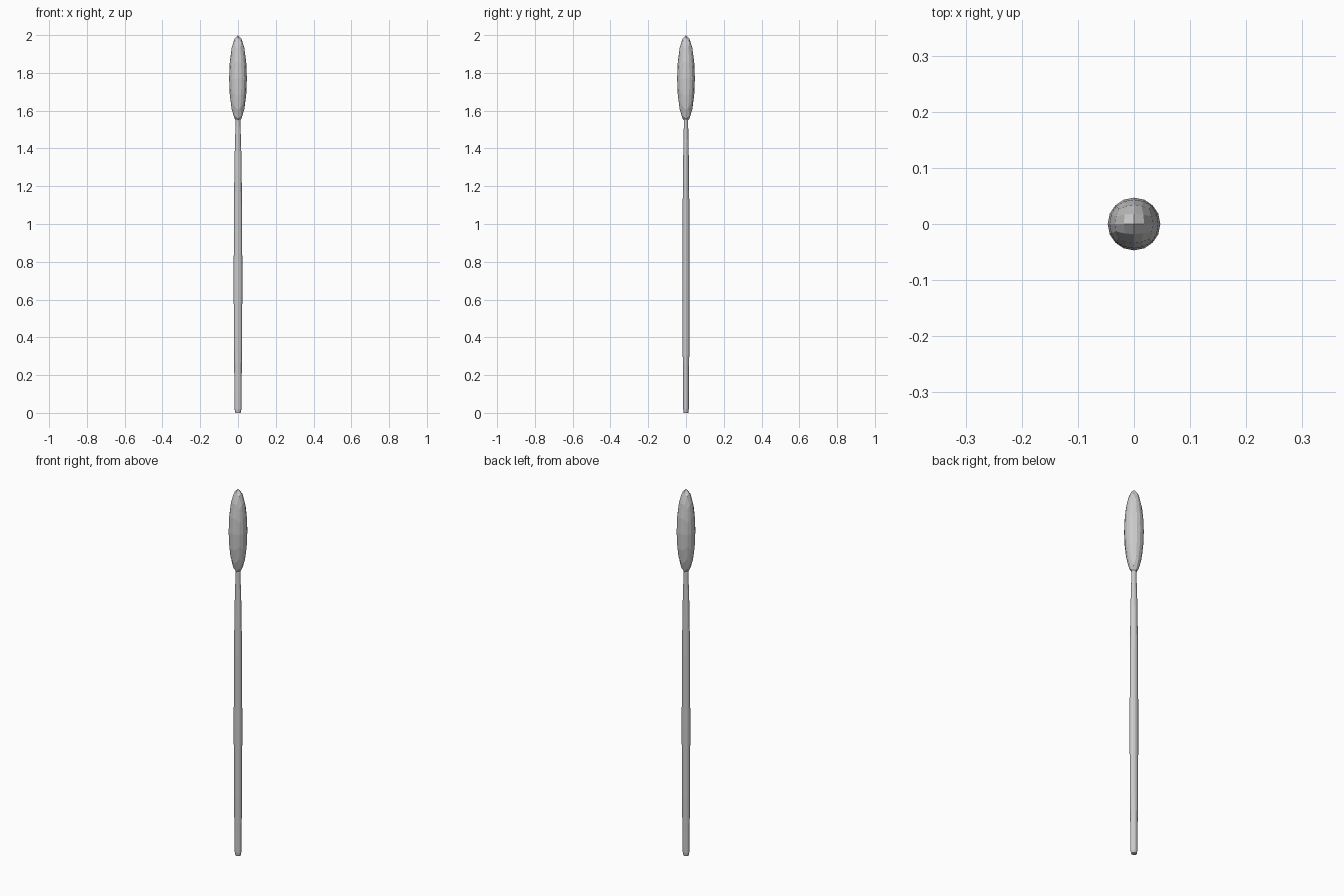
import bpy, bmesh, math
from mathutils import Vector

if "Cube" in bpy.data.objects:
    bpy.data.objects.remove(bpy.data.objects["Cube"])


def add_object(name, bm):
    bmesh.ops.recalc_face_normals(bm, faces=bm.faces)
    mesh = bpy.data.meshes.new(name)
    bm.to_mesh(mesh)
    bm.free()
    obj = bpy.data.objects.new(name, mesh)
    bpy.context.collection.objects.link(obj)
    return obj


# Head: rounded quad sphere stretched into an ellipsoid
bm = bmesh.new()
bmesh.ops.create_cube(bm, size=2)
bmesh.ops.subdivide_edges(bm, edges=bm.edges[:], cuts=3, use_grid_fill=True)
for v in bm.verts:
    d = Vector([math.tan(c * math.pi / 4) for c in v.co]).normalized()
    v.co = (d.x * 0.047, d.y * 0.047, 1.77 + d.z * 0.23)
add_object("head", bm)

# Shaft: oval sections (height, x radius, y radius), slightly fuller in the middle
SECTIONS = [
    (0.0, 0.014, 0.012), (0.02, 0.018, 0.015), (0.15, 0.019, 0.016),
    (0.33, 0.0215, 0.0175), (0.70, 0.023, 0.018), (1.10, 0.0215, 0.0175),
    (1.28, 0.019, 0.016), (1.43, 0.0165, 0.0135), (1.50, 0.0135, 0.012),
    (1.56, 0.012, 0.011),
]
SIDES = 16
bm = bmesh.new()
rings = []
for z, rx, ry in SECTIONS:
    rings.append([bm.verts.new((rx * math.cos(math.tau * i / SIDES),
                                ry * math.sin(math.tau * i / SIDES), z))
                  for i in range(SIDES)])
for a, b in zip(rings, rings[1:]):
    for i in range(SIDES):
        j = (i + 1) % SIDES
        bm.faces.new((a[i], a[j], b[j], b[i]))
bm.faces.new(rings[0][::-1])
bm.faces.new(rings[-1])
add_object("shaft", bm)
